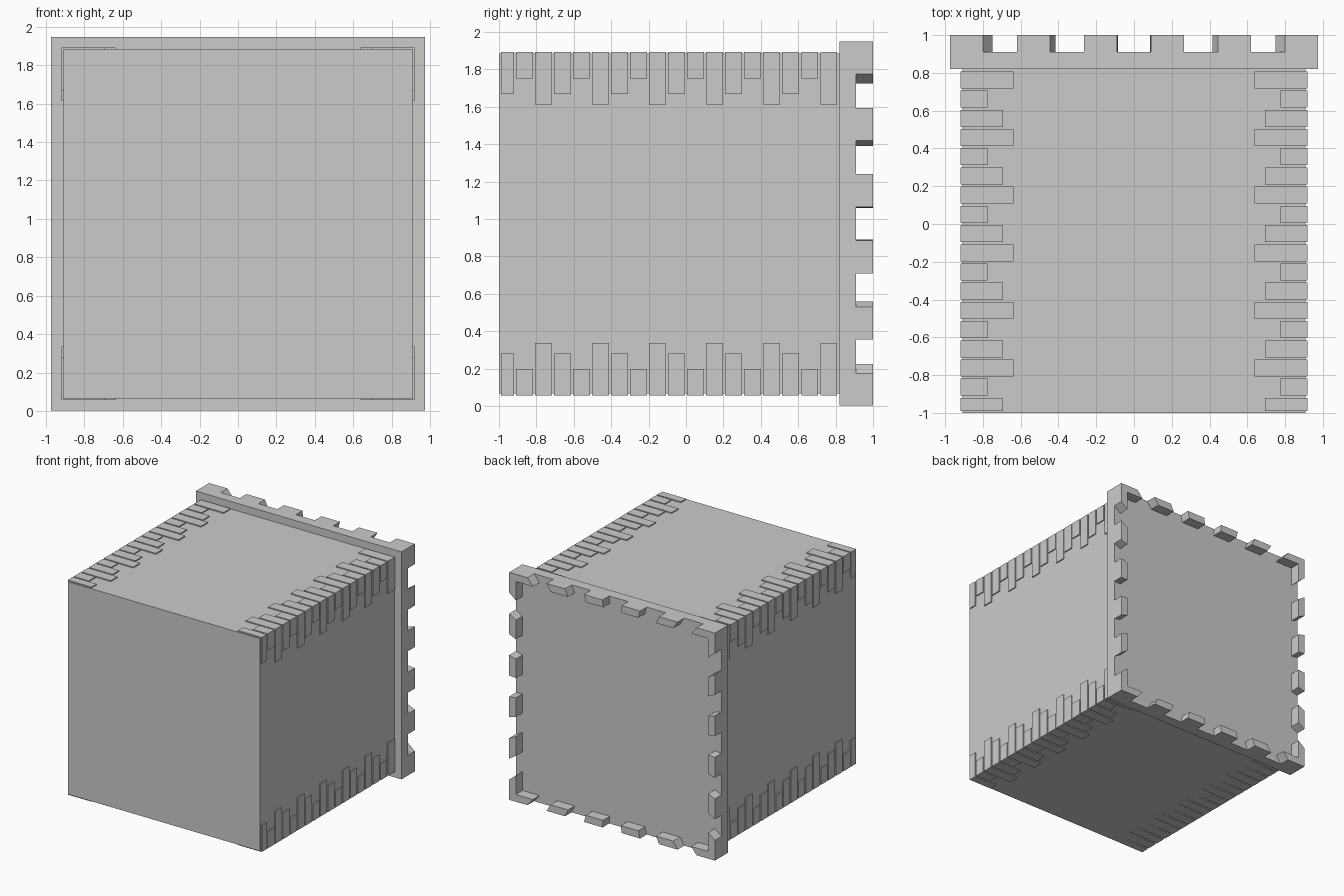
import bpy, bmesh
from mathutils import Matrix, Vector

if "Cube" in bpy.data.objects:
    bpy.data.objects.remove(bpy.data.objects["Cube"])

CZ = 0.975          # height of the model's centre line


def box(bm, x0, x1, y0, y1, z0, z1):
    m = Matrix.Translation(((x0 + x1) / 2, (y0 + y1) / 2, (z0 + z1) / 2))
    m = m @ Matrix.Diagonal((x1 - x0, y1 - y0, z1 - z0, 1))
    bmesh.ops.create_cube(bm, size=1, matrix=m)


def prism(bm, pts, y0, y1):
    """Extrude an (x, z) outline, measured from the centre line, along y."""
    face = bm.faces.new([bm.verts.new((x, y0, z + CZ)) for x, z in pts])
    ext = bmesh.ops.extrude_face_region(bm, geom=[face])
    verts = [g for g in ext["geom"] if isinstance(g, bmesh.types.BMVert)]
    bmesh.ops.translate(bm, verts=verts, vec=Vector((0, y1 - y0, 0)))
    # extrude_face_region keeps the start face, so the solid is closed


def finish(bm, name):
    bmesh.ops.recalc_face_normals(bm, faces=bm.faces)
    me = bpy.data.meshes.new(name)
    bm.to_mesh(me)
    bm.free()
    ob = bpy.data.objects.new(name, me)
    bpy.context.collection.objects.link(ob)
    return ob


# Main tower block
BODY = 0.909
bm = bmesh.new()
box(bm, -BODY, BODY, -1, 0.83, CZ - BODY, CZ + BODY)
finish(bm, "tower_body")

# Interlocking corner stones: thin L-shaped plates wrapped round each long edge
R = 0.918
bm = bmesh.new()
lengths = (0.225, 0.142, 0.280)         # mid, short, long
for k in range(18):
    start = 0.718 - 0.1017 * (17 - k)
    y0, y1 = max(start, -0.99), start + 0.09
    n, t = R - lengths[k % 3], BODY - 0.01
    outline = [(n, R), (R, R), (R, n), (t, n), (t, t), (n, t)]
    for sx in (-1, 1):
        for sz in (-1, 1):
            prism(bm, [(sx * x, sz * z) for x, z in outline], y0, y1)
finish(bm, "corner_stones")

# Wider slab carrying the battlements
H = 0.973
bm = bmesh.new()
box(bm, -H, H, 0.82, 0.91, CZ - H, CZ + H)
finish(bm, "parapet_slab")

# Battlements: blocks with sides tapering towards the centre, plus L corners
S = 0.936
PITCH, HALF_GAP = 0.355, 0.09
bm = bmesh.new()
e = 2 * PITCH + HALF_GAP
shapes = [[(e, H), (H, H), (H, e), (H * S, e * S), (H * S, H * S), (e * S, H * S)]]
for i in range(4):
    u0 = (i - 2) * PITCH + HALF_GAP
    u1 = (i - 1) * PITCH - HALF_GAP
    shapes.append([(u0, H), (u1, H), (u1 * S, H * S), (u0 * S, H * S)])
for turn in range(4):
    for pts in shapes:
        prism(bm, pts, 0.91, 1.0)
    shapes = [[(z, -x) for x, z in pts] for pts in shapes]
finish(bm, "battlements")
